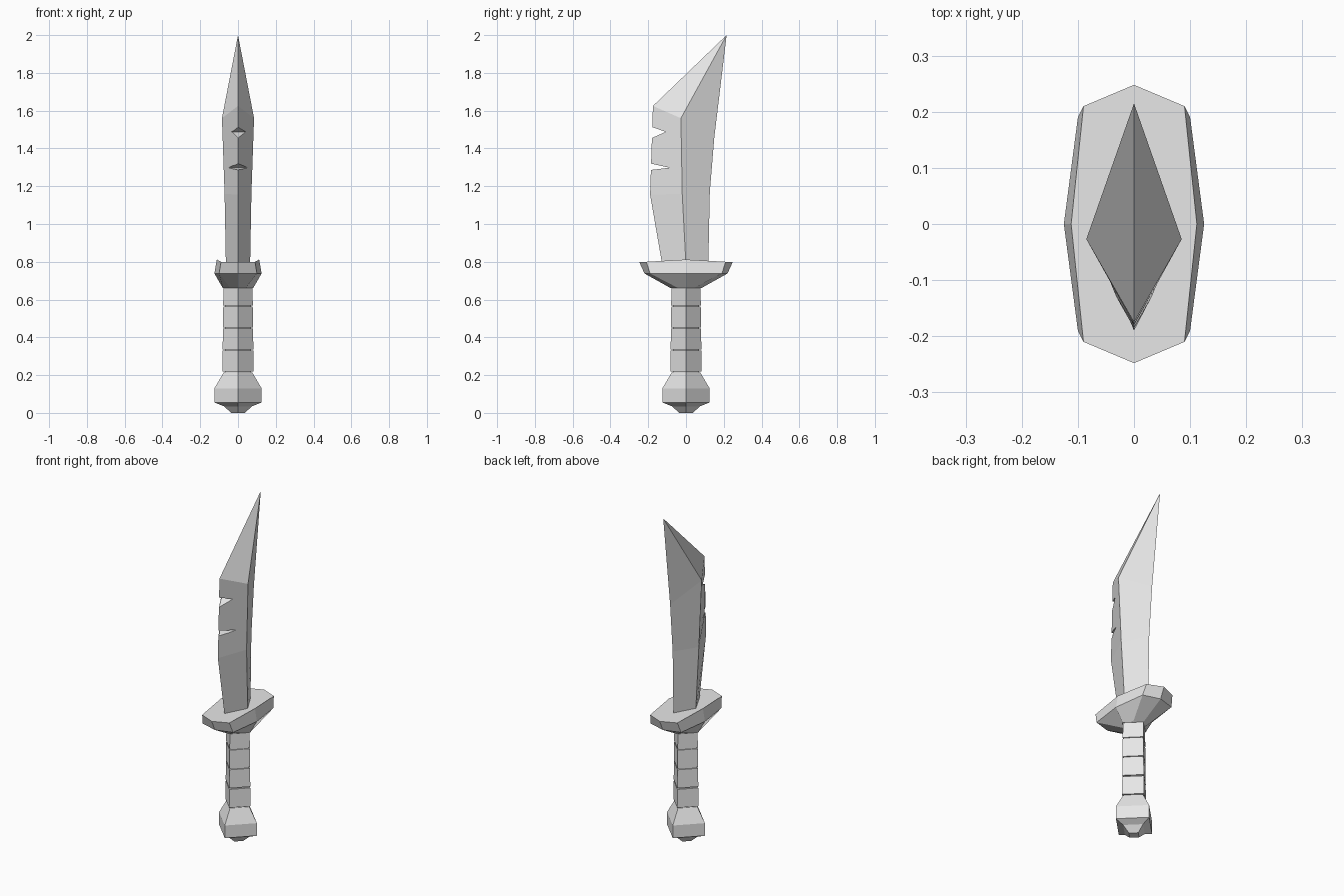
import bpy, bmesh

old = bpy.data.objects.get("Cube")
if old:
    bpy.data.objects.remove(old, do_unlink=True)

steel = bpy.data.materials.new("plain_grey")
steel.use_nodes = True
steel.diffuse_color = (0.8, 0.8, 0.8, 1)
steel.node_tree.nodes["Principled BSDF"].inputs["Base Color"].default_value = (0.8, 0.8, 0.8, 1)


def loft(name, rings):
    """Skin closed rings of equal length; a one-point last ring makes a tip."""
    bm = bmesh.new()
    loops = [[bm.verts.new(p) for p in ring] for ring in rings]
    n = len(loops[0])
    bm.faces.new(loops[0][::-1])
    for a, b in zip(loops, loops[1:]):
        for i in range(n):
            j = (i + 1) % n
            if len(b) == 1:
                bm.faces.new((a[i], a[j], b[0]))
            else:
                bm.faces.new((a[i], a[j], b[j], b[i]))
    if len(loops[-1]) > 1:
        bm.faces.new(loops[-1])
    bmesh.ops.recalc_face_normals(bm, faces=bm.faces)
    mesh = bpy.data.meshes.new(name)
    bm.to_mesh(mesh)
    bm.free()
    mesh.materials.append(steel)
    obj = bpy.data.objects.new(name, mesh)
    bpy.context.collection.objects.link(obj)
    return obj


def diamond(r, z):
    return [(0, -r, z), (r, 0, z), (0, r, z), (-r, 0, z)]


def guard_ring(end, cx, cy, side, z, z_mid):
    return [(0, -end, z), (cx, -cy, z), (side, 0, z_mid), (cx, cy, z),
            (0, end, z), (-cx, cy, z), (-side, 0, z_mid), (-cx, -cy, z)]


# Pommel
loft("pommel", [diamond(r, z) for r, z in
                ((0.035, 0), (0.075, 0.035), (0.125, 0.055), (0.125, 0.13), (0.075, 0.215))])

# Grip: core with four bands
loft("grip_core", [diamond(0.07, 0.2), diamond(0.07, 0.68)])
for i in range(4):
    z = 0.22 + i * 0.1165
    r = 0.083 - i * 0.0015
    loft(f"grip_band_{i + 1}", [diamond(r, z), diamond(r - 0.002, z + 0.109)])

# Guard
loft("guard", [guard_ring(0.08, 0.04, 0.04, 0.08, 0.66, 0.66),
               guard_ring(0.22, 0.1, 0.19, 0.125, 0.738, 0.738),
               guard_ring(0.248, 0.09, 0.21, 0.112, 0.8, 0.812)])


# Blade: edge, ridge and spine as (y, z) at each station
def blade_ring(edge, ridge, spine, half):
    return [(0, *edge), (half, *ridge), (0, *spine), (-half, *ridge)]


blade = loft("blade", [
    blade_ring((-0.125, 0.78), (0, 0.78), (0.118, 0.78), 0.064),
    blade_ring((-0.19, 1.155), (-0.02, 1.16), (0.126, 1.17), 0.071),
    blade_ring((-0.175, 1.625), (-0.027, 1.56), (0.15, 1.46), 0.085),
    [(0, 0.215, 2.0)]])

# Nicks along the cutting edge
nicks = [((-0.177, 1.512), (-0.107, 1.488), (-0.177, 1.457)),
         ((-0.186, 1.32), (-0.087, 1.298), (-0.186, 1.286))]
for top, tip, low in nicks:
    # extend the wedge past the cutting edge
    wedge = [tip] + [(tip[0] + 2 * (y - tip[0]), tip[1] + 2 * (z - tip[1])) for y, z in (top, low)]
    cutter = loft("nick_cutter", [[(x, y, z) for y, z in wedge] for x in (-0.2, 0.2)])
    cutter.hide_render = True
    cut = blade.modifiers.new("nick", "BOOLEAN")
    cut.operation = "DIFFERENCE"
    cut.solver = "EXACT"
    cut.object = cutter
    bpy.context.view_layer.update()
    result = bpy.data.meshes.new_from_object(
        blade.evaluated_get(bpy.context.evaluated_depsgraph_get()))
    blade.modifiers.clear()
    blade.data = result
    bpy.data.objects.remove(cutter, do_unlink=True)
